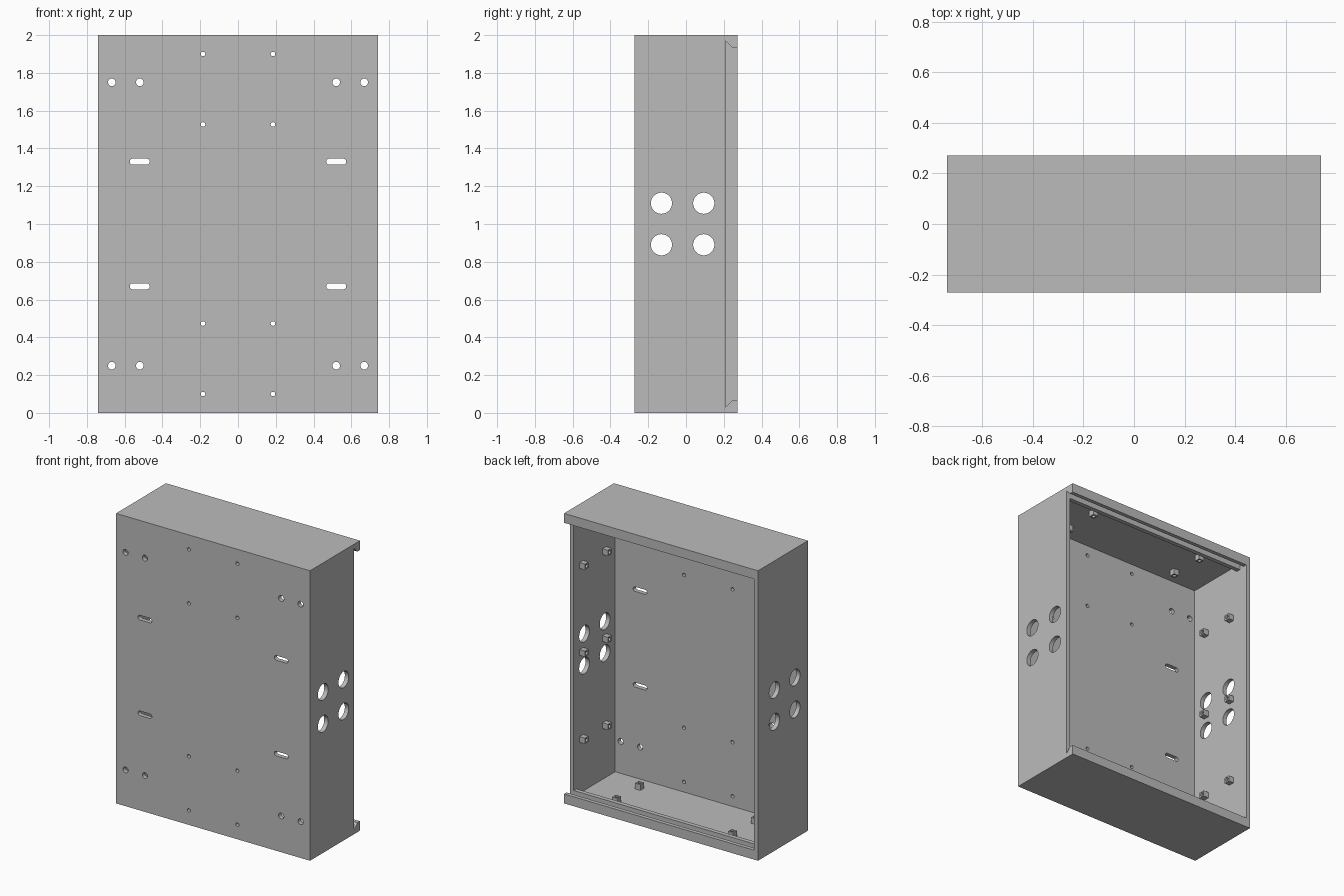
import bpy, bmesh, math
from mathutils import Matrix, Vector

cube = bpy.data.objects.get("Cube")
if cube:
    bpy.data.objects.remove(cube, do_unlink=True)

W, D, H, T = 0.74, 0.272, 2.0, 0.03     # half width, half depth, height, wall
SEAT, LIP = 0.21, 0.065                 # cover seat plane and lip height

grey = bpy.data.materials.new("plain grey")
grey.use_nodes = True
grey.diffuse_color = (0.5, 0.5, 0.5, 1)
grey.node_tree.nodes["Principled BSDF"].inputs["Base Color"].default_value = (0.5, 0.5, 0.5, 1)


def finish(name, bm):
    bmesh.ops.recalc_face_normals(bm, faces=bm.faces)
    mesh = bpy.data.meshes.new(name)
    bm.to_mesh(mesh)
    bm.free()
    mesh.materials.append(grey)
    ob = bpy.data.objects.new(name, mesh)
    bpy.context.collection.objects.link(ob)
    return ob


def extrude_x(name, half_profile, x0, x1):
    """Extrude a y-z outline, mirrored about mid height, along x."""
    outline = half_profile + [(y, H - z) for y, z in reversed(half_profile)]
    bm = bmesh.new()
    face = bm.faces.new([bm.verts.new((x0, y, z)) for y, z in outline])
    ext = bmesh.ops.extrude_face_region(bm, geom=[face])["geom"]
    verts = [v for v in ext if isinstance(v, bmesh.types.BMVert)]
    bmesh.ops.translate(bm, verts=verts, vec=(x1 - x0, 0, 0))
    return finish(name, bm)


def add_rod(bm, centre, axis, radius, length, stretch=0.0, sides=32):
    """Add a cylinder, optionally stretched along x into a slot."""
    turn = Vector(axis).to_track_quat('Z', 'Y').to_matrix().to_4x4()
    rod = bmesh.ops.create_cone(bm, cap_ends=True, segments=sides, radius1=radius,
                                radius2=radius, depth=length, matrix=turn)["verts"]
    for v in rod:
        if stretch:
            v.co.x += math.copysign(stretch, v.co.x)
        v.co += Vector(centre)


def cut(ob, bm):
    cutter = finish("cutter", bm)
    cutter.hide_render = True
    mod = ob.modifiers.new("holes", 'BOOLEAN')
    mod.operation, mod.solver, mod.object = 'DIFFERENCE', 'EXACT', cutter
    bpy.context.view_layer.update()
    result = bpy.data.meshes.new_from_object(
        ob.evaluated_get(bpy.context.evaluated_depsgraph_get()))
    ob.modifiers.clear()
    ob.data = result
    bpy.data.objects.remove(cutter, do_unlink=True)


# Tray: front panel, top, bottom, with dovetail lips and cover ledges
lip = [(-D, 0), (D, 0), (D, LIP), (0.245, LIP), (SEAT, T)]
ledge = [(SEAT, 0.073), (0.18, 0.073), (0.18, T), (T - D, T)]
tray = extrude_x("tray", lip + ledge, T - W, W - T)

# Side walls: the left one is lowered so the cover can slide in
left_wall = extrude_x("left_wall", lip, W - T, W)
right_wall = extrude_x("right_wall", [(-D, 0), (D, 0)], -W, T - W)

# Mounting holes and slots in the front panel
bm = bmesh.new()
for sx in (-1, 1):
    for sz in (-1, 1):
        for x, z, r, s in ((0.185, 0.9, 0.012, 0), (0.185, 0.527, 0.012, 0),
                           (0.52, 0.75, 0.02, 0), (0.668, 0.75, 0.02, 0),
                           (0.52, 0.33, 0.016, 0.037)):
            add_rod(bm, (sx * x, -D + T / 2, 1 + sz * z), (0, 1, 0), r, 0.1, s)
cut(tray, bm)

# Cable holes in both side walls
for wall, x in ((left_wall, W - T / 2), (right_wall, T / 2 - W)):
    bm = bmesh.new()
    for y in (-0.13, 0.094):
        for z in (0.89, 1.11):
            add_rod(bm, (x, y, z), (1, 0, 0), 0.056, 0.1, sides=48)
    cut(wall, bm)

# Small square bosses with a pilot hole on the inner walls
SIZE = 0.04
spots = []
for y in (-0.125, 0.125):
    for s in (-1, 1):
        spots += [((s * (W - T), y, z), (-s, 0, 0)) for z in (0.4, 1.0, 1.6)]
        spots += [((s * 0.442, y, z), (0, 0, n)) for z, n in ((T, 1), (H - T, -1))]
bm, holes = bmesh.new(), bmesh.new()
for base, normal in spots:
    centre = Vector(base) + Vector(normal) * SIZE / 2
    bmesh.ops.create_cube(bm, size=SIZE, matrix=Matrix.Translation(centre))
    add_rod(holes, centre + Vector(normal) * 0.01, normal, 0.012, SIZE, sides=16)
bosses = finish("bosses", bm)
cut(bosses, holes)
